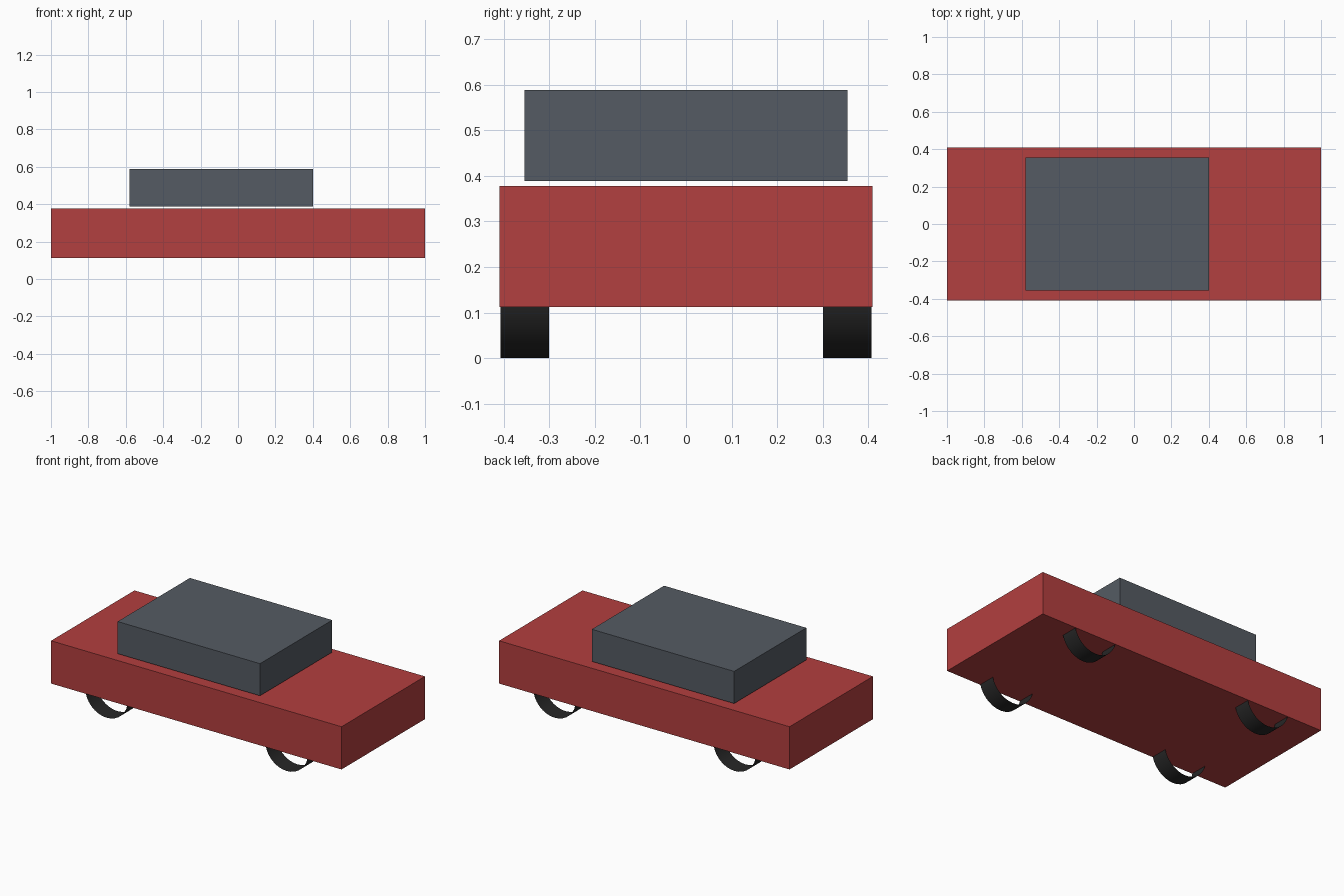
import bpy, bmesh
from mathutils import Matrix

if "Cube" in bpy.data.objects:
    bpy.data.objects.remove(bpy.data.objects["Cube"])


def material(name, rgb):
    mat = bpy.data.materials.new(name)
    mat.diffuse_color = (*rgb, 1)
    mat.use_nodes = True
    mat.node_tree.nodes["Principled BSDF"].inputs["Base Color"].default_value = mat.diffuse_color
    return mat


def add_object(name, bm, mat):
    mesh = bpy.data.meshes.new(name)
    bm.to_mesh(mesh)
    bm.free()
    mesh.materials.append(mat)
    obj = bpy.data.objects.new(name, mesh)
    bpy.context.collection.objects.link(obj)
    return obj


def box(name, lo, hi, mat):
    bm = bmesh.new()
    bmesh.ops.create_cube(bm, size=1)
    for v in bm.verts:
        v.co = [h if c > 0 else l for c, l, h in zip(v.co, lo, hi)]
    return add_object(name, bm, mat)


def wheel(name, x, y, mat, radius=0.147, width=0.107):
    # Open tube: the wheels have no side caps
    bm = bmesh.new()
    bmesh.ops.create_cone(bm, cap_ends=False, segments=32, radius1=radius,
                          radius2=radius, depth=width,
                          matrix=Matrix.Rotation(1.5707963, 4, 'X'))
    for f in bm.faces:
        f.smooth = True
    obj = add_object(name, bm, mat)
    obj.location = (x, y, radius)
    return obj


red = material("body_red", (0.45, 0.05, 0.05))
glass = material("cabin_grey", (0.09, 0.105, 0.125))
rubber = material("tyre_black", (0.02, 0.02, 0.02))

# Car body and the cabin hovering just above it
box("car_body", (-1, -0.41, 0.112), (1, 0.41, 0.378), red)
box("cabin", (-0.58, -0.355, 0.389), (0.40, 0.355, 0.589), glass)

# Four wheels
for end, x in (("rear", -0.62), ("front", 0.62)):
    for side, y in (("right", -0.354), ("left", 0.354)):
        wheel(f"{end}_{side}_wheel", x, y, rubber)
